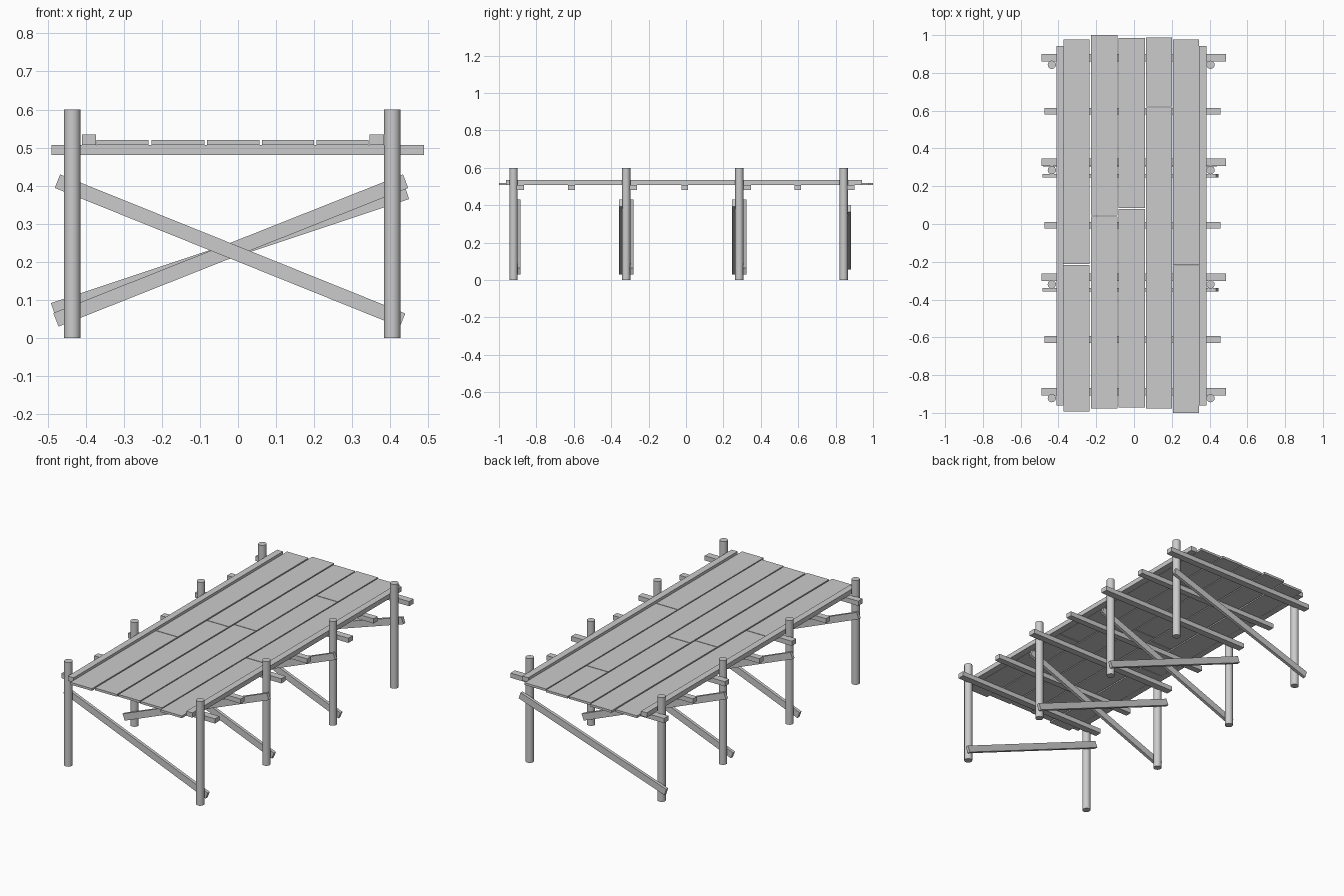
import bpy
import math
from mathutils import Vector

cube = bpy.data.objects.get("Cube")
if cube:
    bpy.data.objects.remove(cube, do_unlink=True)

wood = bpy.data.materials.new("weathered_grey")
wood.use_nodes = True
GREY = (0.6, 0.6, 0.6, 1.0)
wood.diffuse_color = GREY
wood.node_tree.nodes["Principled BSDF"].inputs["Base Color"].default_value = GREY


def finish(name):
    obj = bpy.context.object
    obj.name = name
    obj.data.materials.append(wood)
    return obj


def box(name, x, y, z):
    """Timber spanning the given (min, max) ranges."""
    spans = (x, y, z)
    bpy.ops.mesh.primitive_cube_add(size=1, location=[sum(s) / 2 for s in spans])
    obj = finish(name)
    obj.scale = [s[1] - s[0] for s in spans]
    bpy.ops.object.transform_apply(location=False, rotation=False, scale=True)


def brace(name, start, end, y):
    """Sloping board between two (x, z) points, in the plane of a trestle."""
    a, b = Vector((start[0], y, start[1])), Vector((end[0], y, end[1]))
    d = b - a
    bpy.ops.mesh.primitive_cube_add(size=1, location=(a + b) / 2)
    obj = finish(name)
    obj.scale = (d.length, 0.018, 0.038)
    bpy.ops.object.transform_apply(location=False, rotation=False, scale=True)
    obj.rotation_euler.y = -math.atan2(d.z, d.x)


# Round posts, four pairs
R = 0.022
rows = [-0.922, -0.32, 0.285, 0.843]
for i, y in enumerate(rows):
    for side, x in (("right", -0.435), ("left", 0.405)):
        bpy.ops.mesh.primitive_cylinder_add(vertices=16, radius=R, depth=0.6,
                                            location=(x, y, 0.3))
        finish(f"post_{side}_{i + 1}")
        bpy.ops.object.shade_smooth_by_angle(angle=math.radians(40))

# Diagonal braces: single on the end trestles, crossed on the middle ones
off = R + 0.007
for i, y in enumerate(rows):
    if i < 3:
        brace(f"falling_brace_{i + 1}", (-0.474, 0.412), (0.432, 0.047), y + off)
    if i in (1, 2):
        brace(f"rising_brace_{i + 1}", (-0.478, 0.048), (0.44, 0.412), y - off)
brace("rising_brace_4", (-0.485, 0.074), (0.443, 0.383), rows[3] + off)

# Cross beams: long ones beside the posts, short ones between
for i, y in enumerate([-0.887, -0.283, 0.327, 0.88]):
    box(f"long_beam_{i + 1}", (-0.49, 0.488), (y - 0.02, y + 0.02), (0.48, 0.507))
for i, y in enumerate([-0.612, -0.007, 0.597]):
    box(f"short_beam_{i + 1}", (-0.475, 0.458), (y - 0.018, y + 0.018), (0.48, 0.507))

# Deck boards: x range, then the y positions where boards start and end
SEAM = 0.004
deck = [
    ((-0.372, -0.235), (-0.993, -0.216, 0.978)),
    ((-0.227, -0.088), (-0.977, 0.04, 1.0)),
    ((-0.081, 0.057), (-0.972, 0.08, 0.985)),
    ((0.063, 0.2), (-0.977, 0.618, 0.988)),
    ((0.206, 0.343), (-1.0, -0.22, 0.978)),
]
for c, (xs, cuts) in enumerate(deck):
    for j in range(len(cuts) - 1):
        lo = cuts[j] + (SEAM if j else 0)
        box(f"deck_board_{c + 1}_{j + 1}", xs, (lo, cuts[j + 1]), (0.507, 0.52))

# Edge rails along the deck
for side, xs in (("right", (-0.41, -0.373)), ("left", (0.345, 0.383))):
    box(f"edge_rail_{side}", xs, (-0.962, 0.942), (0.507, 0.534))
